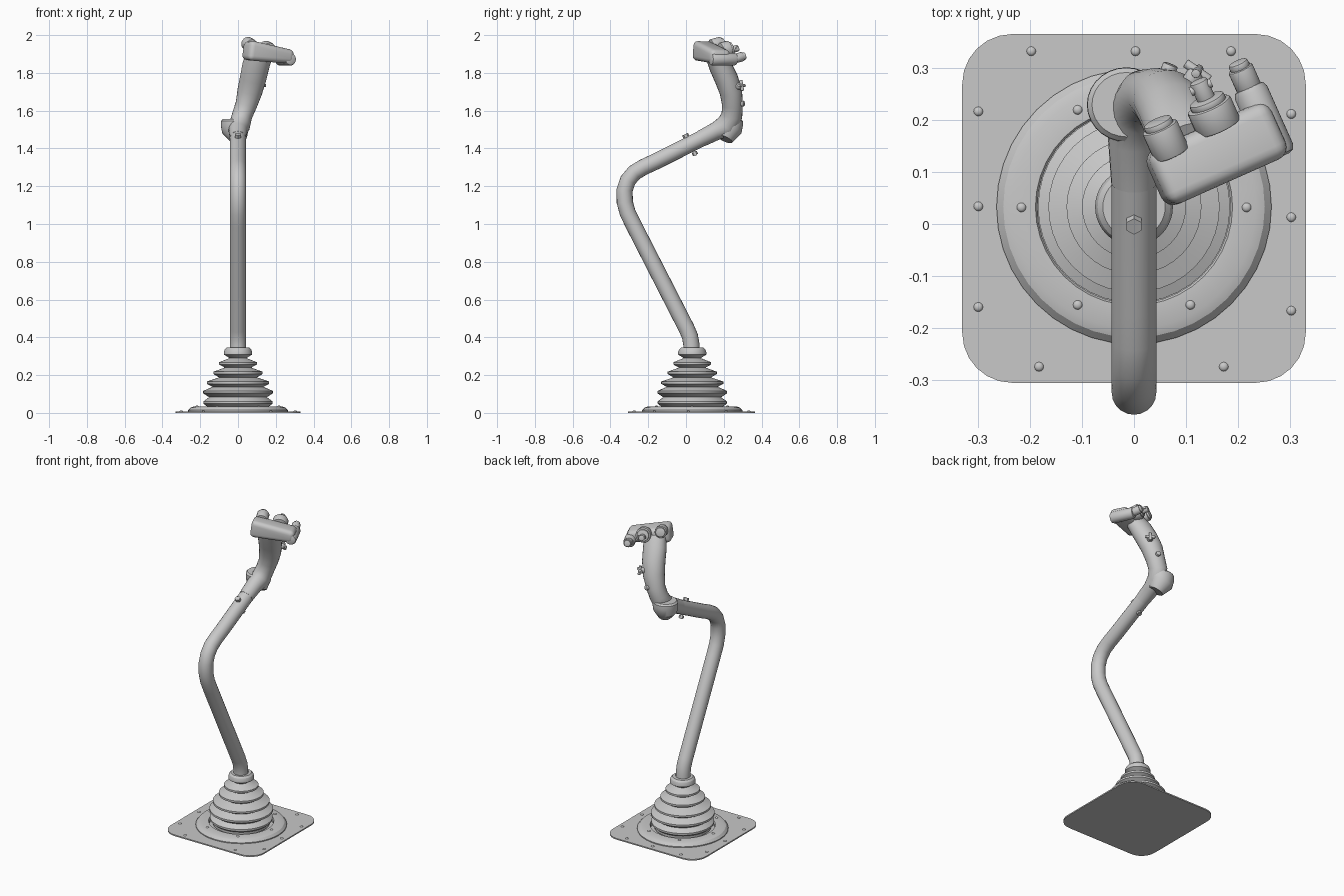
import bpy, bmesh, math
from mathutils import Vector, Matrix

if "Cube" in bpy.data.objects:
    bpy.data.objects.remove(bpy.data.objects["Cube"])

grey = bpy.data.materials.new("light_grey")
grey.diffuse_color = (0.58, 0.58, 0.58, 1)
grey.use_nodes = True
grey.node_tree.nodes["Principled BSDF"].inputs["Base Color"].default_value = grey.diffuse_color


def finish(bm, name, bevel=0, segments=2, angle=35):
    bmesh.ops.recalc_face_normals(bm, faces=bm.faces)
    me = bpy.data.meshes.new(name)
    bm.to_mesh(me)
    bm.free()
    ob = bpy.data.objects.new(name, me)
    bpy.context.collection.objects.link(ob)
    me.materials.append(grey)
    bpy.ops.object.select_all(action='DESELECT')
    ob.select_set(True)
    bpy.context.view_layer.objects.active = ob
    if bevel:
        m = ob.modifiers.new("bevel", 'BEVEL')
        m.width, m.segments = bevel, segments
        bpy.ops.object.modifier_apply(modifier=m.name)
    bpy.ops.object.shade_smooth_by_angle(angle=math.radians(angle))
    return ob


def skin(bm, rings, cap=True):
    n = len(rings[0])
    for a, b in zip(rings, rings[1:]):
        for i in range(n):
            bm.faces.new((a[i], a[(i + 1) % n], b[(i + 1) % n], b[i]))
    if cap:
        bm.faces.new(rings[0])
        bm.faces.new(rings[-1])


def sweep(name, path, n=20):
    """Loft ellipses; each path entry is (x, y, z, side radius, depth radius)."""
    bm = bmesh.new()
    pts = [Vector(p[:3]) for p in path]
    rings = []
    for i, p in enumerate(path):
        t = (pts[min(i + 1, len(pts) - 1)] - pts[max(i - 1, 0)]).normalized()
        side = (Vector((1, 0, 0)) - t * t.x).normalized()
        depth = t.cross(side)
        rings.append([bm.verts.new(pts[i] + side * p[3] * math.cos(a) + depth * p[4] * math.sin(a))
                      for a in (2 * math.pi * k / n for k in range(n))])
    skin(bm, rings)
    return finish(bm, name)


def lathe(name, profile, centre, n=40, angle=25):
    bm = bmesh.new()
    rings = [[bm.verts.new((centre[0] + r * math.cos(2 * math.pi * k / n),
                            centre[1] + r * math.sin(2 * math.pi * k / n), z)) for k in range(n)]
             for r, z in profile]
    skin(bm, rings)
    return finish(bm, name, angle=angle)


def rod(name, start, axis, length, radius, n=20, bevel=0.004):
    """Cylinder from a start point along an axis."""
    axis = Vector(axis).normalized()
    bm = bmesh.new()
    mat = Matrix.Translation(Vector(start) + axis * length / 2) @ \
        Vector((0, 0, 1)).rotation_difference(axis).to_matrix().to_4x4()
    bmesh.ops.create_cone(bm, cap_ends=True, segments=n, radius1=radius, radius2=radius,
                          depth=length, matrix=mat)
    return finish(bm, name, bevel)


BASE = (0, 0.033)

# Rounded square floor plate
bm = bmesh.new()
outline = []
for cx, cy, a0 in ((1, 1, 0), (-1, 1, 90), (-1, -1, 180), (1, -1, 270)):
    for k in range(7):
        a = math.radians(a0 + 15 * k)
        outline.append((cx * 0.235 + 0.096 * math.cos(a), 0.03 + cy * 0.24 + 0.096 * math.sin(a)))
skin(bm, [[bm.verts.new((x, y, z)) for x, y in outline] for z in (0, 0.008)])
finish(bm, "floor_plate")

# Clamp ring and pleated boot
lathe("clamp_ring", [(0.265, 0.004), (0.265, 0.014), (0.252, 0.028), (0.235, 0.034),
                     (0.19, 0.034), (0.186, 0.026), (0.186, 0.004)], BASE)
pleats = [(0.183, 0.055), (0.185, 0.11), (0.165, 0.16), (0.13, 0.212), (0.10, 0.262), (0.075, 0.315)]
boot = [(0.165, 0.02), (0.165, 0.035)]
for i, (r, z) in enumerate(pleats):
    nxt = pleats[i + 1][0] if i < 5 else 0.085
    boot += [(r, z - 0.006), (r, z + 0.006), (min(r, nxt) - 0.03, z + 0.028)]
boot[-1:] = [(0.07, 0.335), (0.06, 0.345), (0.035, 0.345)]
lathe("pleated_boot", boot, BASE)

# Rivets on plate and ring
plate_rivets = [(-.198, .333), (.003, .333), (.187, .333), (-.3, .217), (.303, .212), (-.3, .034),
                (.303, .013), (-.3, -.16), (.303, -.167), (-.183, -.275), (.173, -.275)]
ring_rivets = [(.217 * math.cos(math.radians(60 * k)), .032 + .217 * math.sin(math.radians(60 * k)))
               for k in range(6)]
bm = bmesh.new()
for spots, z in ((plate_rivets, 0.008), (ring_rivets, 0.034)):
    for x, y in spots:
        bmesh.ops.create_uvsphere(bm, u_segments=12, v_segments=6, radius=0.009,
                                  matrix=Matrix.Translation((x, y, z)) @ Matrix.Diagonal((1, 1, 0.6, 1)))
finish(bm, "rivets")

# Bent stick tube
bends = [(.03, .31), (.029, .36), (.021, .405), (.004, .445), (-.28, 1.0), (-.309, 1.06), (-.324, 1.115),
         (-.325, 1.18), (-.307, 1.232), (-.272, 1.273), (-.225, 1.301), (-.16, 1.331), (.16, 1.492)]
sweep("stick_tube", [(0, y, z, .043, .043) for y, z in bends])

# Cross bolt through the tube
down = Vector((0, 0.45, -0.89)).normalized()
mid = Vector((0, 0.023, 1.42))
rod("bolt_shank", mid - down * 0.05, down, 0.115, 0.008, 12, 0)
rod("bolt_head", mid - down * 0.062, down, 0.02, 0.017, 6, 0)
rod("bolt_nut", mid + down * 0.045, down, 0.016, 0.015, 6, 0)

# Hand grip with its palm flange
sweep("hand_grip", [(0, .08, 1.452, .044, .044), (0, .16, 1.492, .05, .048), (.008, .218, 1.52, .056, .062),
                    (.022, .243, 1.575, .054, .056), (.043, .246, 1.63, .057, .055),
                    (.062, .238, 1.70, .066, .06), (.08, .213, 1.77, .07, .062),
                    (.095, .18, 1.84, .072, .06), (.115, .15, 1.9, .07, .05)], 24)
sweep("palm_flange", [(.005, .205, 1.45, .045, .045), (-.012, .228, 1.5, .074, .068),
                      (-.015, .23, 1.525, .076, .072), (-.015, .23, 1.545, .075, .071),
                      (-.015, .23, 1.555, .066, .062)], 28)

# Switch head: turned, rolled and tapered block
CENTRE = Vector((.16, .135, 1.902))
yaw = math.radians(24)
U = Vector((math.cos(yaw), math.sin(yaw), 0))
V = Vector((-math.sin(yaw), math.cos(yaw), 0))
bm = bmesh.new()
bmesh.ops.create_cube(bm, size=2)
for v in bm.verts:
    u, d, h = v.co
    high = .055 if u < 0 else .037
    v.co = (u * .13, d * .058, h * high * (1 if d < 0 else .9))
bm.transform(Matrix.Translation(CENTRE) @ Matrix.Rotation(yaw, 4, 'Z') @ Matrix.Rotation(math.radians(8), 4, 'Y'))
finish(bm, "switch_head", 0.026, 4)


def on_head(u, v, z):
    p = CENTRE + U * u + V * v
    return (p.x, p.y, z)


# Rounded side lobe and rear buttons
rod("side_lobe", on_head(.108, -.055, 1.872), V, .15, .034, 24, .014)
up = V + Vector((0, 0, .25))
for name, u, v, z, length, r in (("left_button", -.08, .035, 1.942, .06, .036),
                                 ("centre_button", .024, .045, 1.915, .05, .045),
                                 ("right_button", .108, .085, 1.875, .05, .025)):
    rod(name + "_body", on_head(u, v, z), up, length, r)
    rod(name + "_cap", Vector(on_head(u, v, z)) + up * length * .9, up, .016, r * .8)
rod("thumb_toggle", on_head(.024, .09, 1.918), up, .055, .018)
rod("toggle_bar", Vector(on_head(.002, .13, 1.93)), U, .044, .009, 12, 0)

# Hat switch and small button on the grip
out = Vector((.55, .8, .2)).normalized()
hat = Vector((.1, .262, 1.725))
rod("hat_stem", hat, out, .04, .017)
across = out.cross(Vector((0, 0, 1))).normalized()
rise = across.cross(out)
for name, axis in (("hat_bar_across", across), ("hat_bar_upright", rise)):
    rod(name, hat + out * .04 - axis * .028, axis, .056, .009, 10, .002)
rod("grip_button", (.06, .28, 1.635), (.35, .9, .1), .03, .015, 16, .003)
